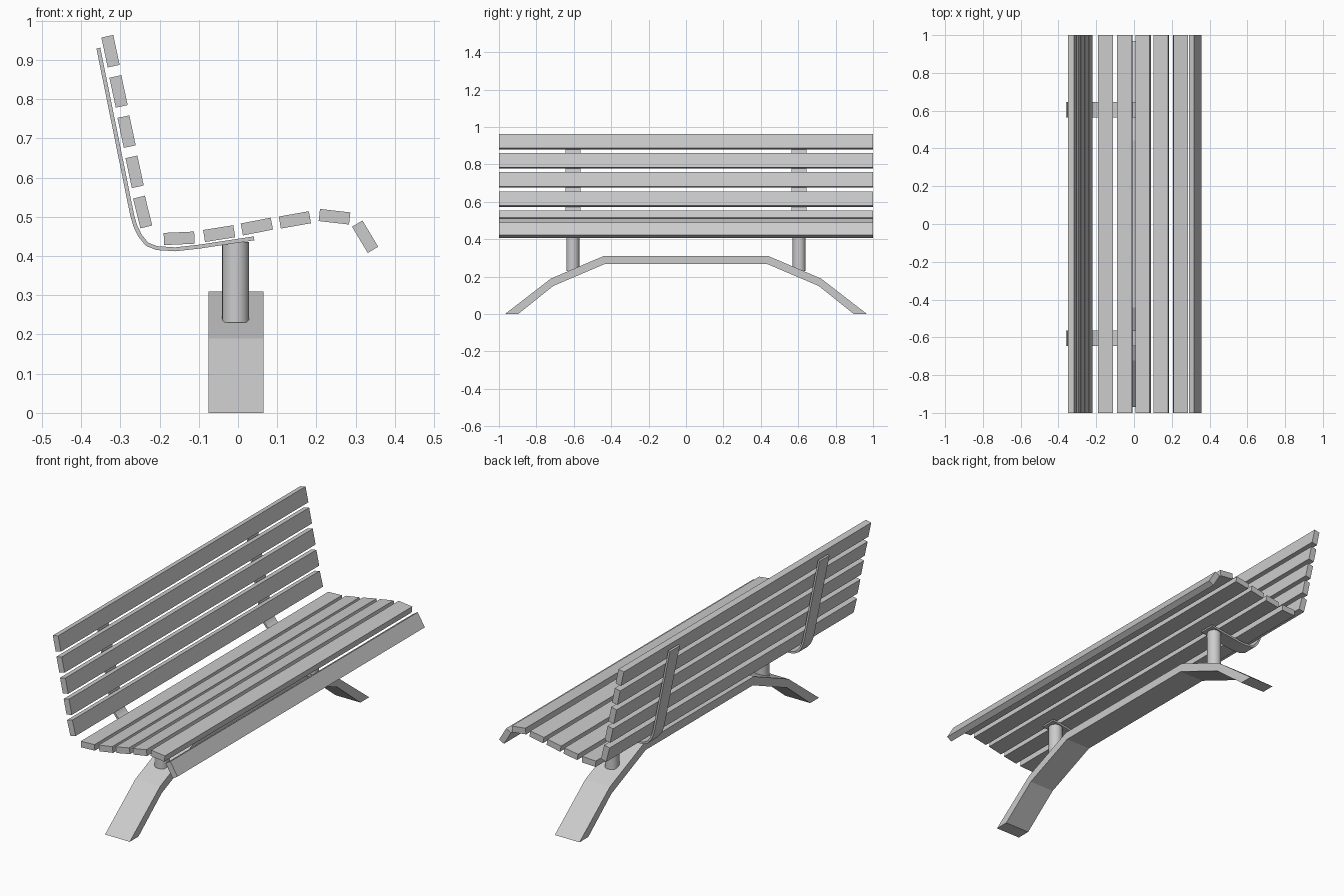
import bpy
import bmesh
from math import radians, cos, sin
from mathutils import Vector

cube = bpy.data.objects.get("Cube")
if cube:
    bpy.data.objects.remove(cube)

grey = bpy.data.materials.new("light grey")
grey.use_nodes = True
grey.diffuse_color = (0.6, 0.6, 0.6, 1)
grey.node_tree.nodes["Principled BSDF"].inputs["Base Color"].default_value = (0.6, 0.6, 0.6, 1)


def finish(bm, name, smooth=False):
    bmesh.ops.recalc_face_normals(bm, faces=bm.faces)
    mesh = bpy.data.meshes.new(name)
    bm.to_mesh(mesh)
    bm.free()
    mesh.materials.append(grey)
    obj = bpy.data.objects.new(name, mesh)
    bpy.context.collection.objects.link(obj)
    if smooth:
        bpy.ops.object.select_all(action='DESELECT')
        obj.select_set(True)
        bpy.context.view_layer.objects.active = obj
        bpy.ops.object.shade_smooth_by_angle(angle=radians(35))
    return obj


def prism(name, outline, start, depth, smooth=False):
    """Extrude a closed outline of 3D points along the vector depth."""
    bm = bmesh.new()
    face = bm.faces.new([bm.verts.new(Vector(p) + Vector(start)) for p in outline])
    made = bmesh.ops.extrude_face_region(bm, geom=[face])["geom"]
    bmesh.ops.translate(bm, vec=depth, verts=[v for v in made if isinstance(v, bmesh.types.BMVert)])
    return finish(bm, name, smooth)


def slat(name, x, z, tilt):
    """Full-length board whose section is centred at x, z and tilted."""
    c, s = cos(radians(tilt)), sin(radians(tilt))
    corners = [(-.039, -.0155), (.039, -.0155), (.039, .0155), (-.039, .0155)]
    prism(name, [(x + u * c - v * s, 0, z + u * s + v * c) for u, v in corners],
          (0, -1, 0), (0, 2, 0))


# Backrest slats, top to bottom
for i in range(5):
    slat(f"back_slat_{i + 1}", -.325 + .0205 * i, .922 - .1025 * i, -78 if i < 4 else -76)

# Seat slats, back to front edge
seat = [(-.15, .445, 2.5), (-.048, .457, 9), (.048, .475, 11),
        (.145, .492, 10), (.246, .5, -6.5), (.324, .449, -59)]
for i, (x, z, tilt) in enumerate(seat):
    slat(f"seat_slat_{i + 1}", x, z, tilt)

# Bent flat straps behind the slats, with the posts below them
path = [Vector(p) for p in [(-.356, .93), (-.27, .505), (-.262, .477), (-.25, .452),
                            (-.232, .43), (-.207, .42), (-.16, .417), (-.097, .424), (.041, .445)]]
left, right = [], []
for i, p in enumerate(path):
    t = (path[min(i + 1, len(path) - 1)] - path[max(i - 1, 0)]).normalized()
    n = Vector((-t.y, t.x)) * .005
    left.append((p.x + n.x, 0, p.y + n.y))
    right.append((p.x - n.x, 0, p.y - n.y))

for side, y in (("front", -.605), ("rear", .605)):
    side = "right" if side == "front" else "left"
    prism(f"{side}_strap", left + right[::-1], (0, y - .04, 0), (0, .08, 0), True)
    bm = bmesh.new()
    bmesh.ops.create_cone(bm, cap_ends=True, segments=24, radius1=.0345, radius2=.0345, depth=.205)
    bmesh.ops.translate(bm, vec=(-.006, y, .3335), verts=bm.verts)
    finish(bm, f"{side}_post", True)

# Arched base beam, mirrored along its length
outer = [(.968, 0), (.722, .19), (.441, .31)]
inner = [(.897, 0), (.71, .15), (.433, .268)]
arch = outer + [(-y, z) for y, z in outer[::-1]] + [(-y, z) for y, z in inner] + inner[::-1]
prism("base_beam", [(0, y, z) for y, z in arch], (-.075, 0, 0), (.14, 0, 0))
